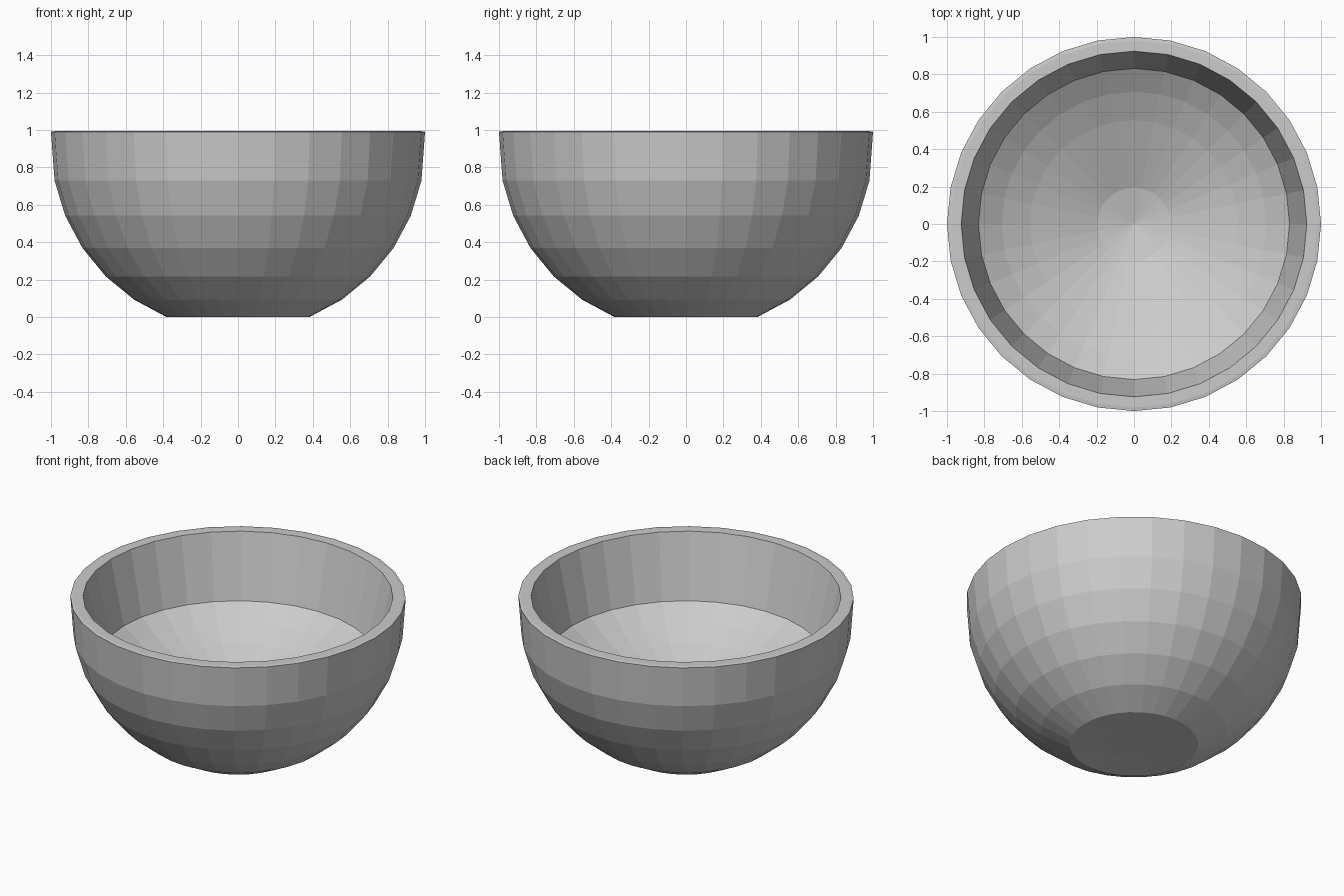
import bpy, bmesh, math

if "Cube" in bpy.data.objects:
    bpy.data.objects.remove(bpy.data.objects["Cube"])

SIDES = 32

# Profile (radius, height): foot, outer wall, rim, inner wall, dished floor
ring = lambda k: math.sin(math.radians(11.25 * k))
outer = [(0, 0.008), (ring(1), 0.008)] + [
    (ring(k), math.cos(math.radians(22.5)) - math.cos(math.radians(11.25 * k)))
    for k in range(2, 8)]
rim = [(1.0, 0.99), (ring(7), 0.993), (ring(6), 0.993)]
inner = [(ring(5), 0.578), (ring(4), 0.495), (ring(3), 0.418), (ring(1), 0.268), (0, 0.225)]
profile = outer + rim + inner

# Lathe the profile around z
bm = bmesh.new()
verts = [bm.verts.new((r, 0, z)) for r, z in profile]
edges = [bm.edges.new(pair) for pair in zip(verts, verts[1:])]
bmesh.ops.spin(bm, geom=verts + edges, cent=(0, 0, 0), axis=(0, 0, 1),
               angle=math.tau, steps=SIDES, use_duplicate=False)
bmesh.ops.remove_doubles(bm, verts=bm.verts, dist=0.001)
bmesh.ops.recalc_face_normals(bm, faces=bm.faces)

mesh = bpy.data.meshes.new("bowl")
bm.to_mesh(mesh)
bm.free()
bowl = bpy.data.objects.new("bowl", mesh)
bpy.context.collection.objects.link(bowl)
